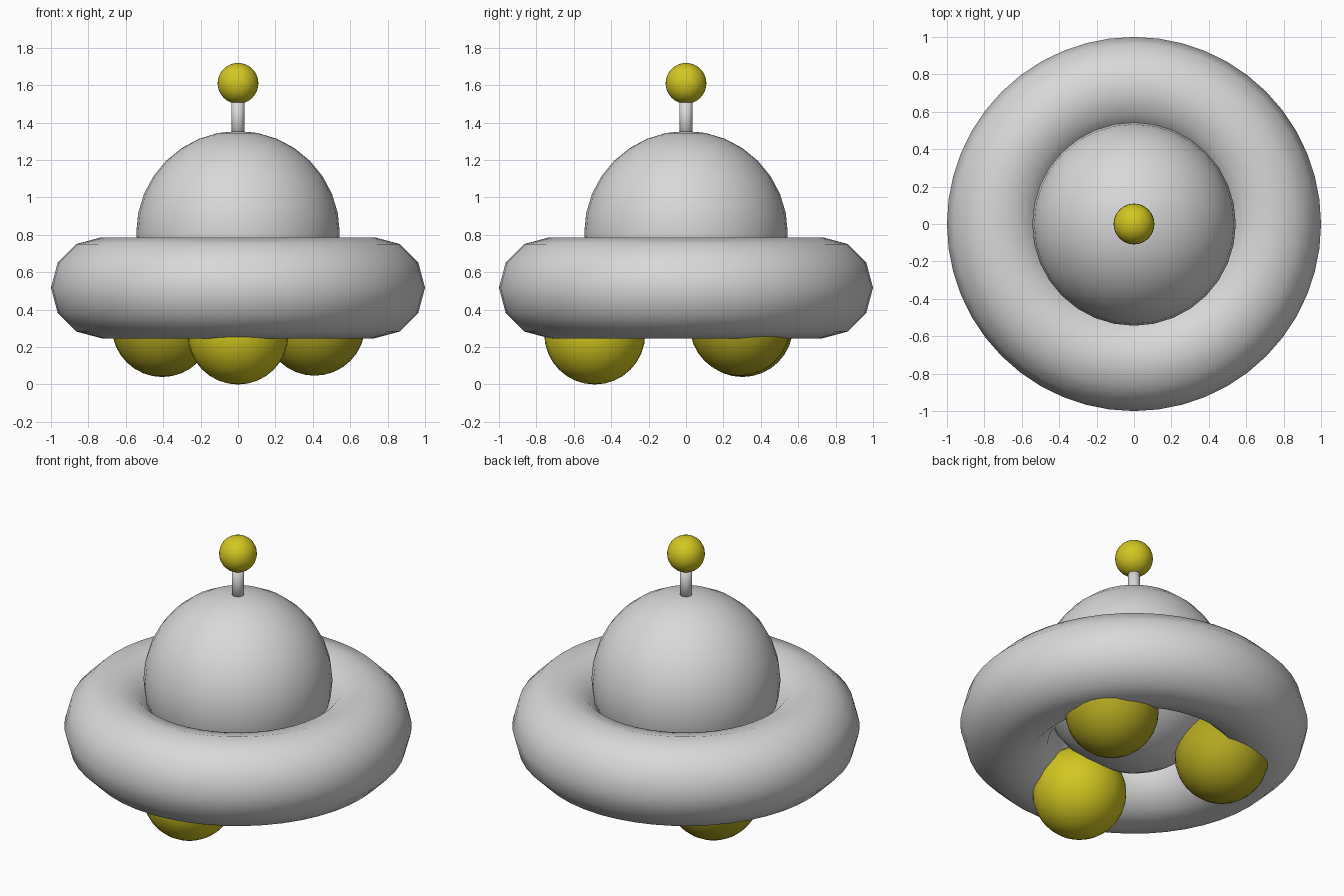
import bpy

cube = bpy.data.objects.get("Cube")
if cube:
    bpy.data.objects.remove(cube, do_unlink=True)


def make_material(name, colour):
    mat = bpy.data.materials.new(name)
    mat.use_nodes = True
    mat.diffuse_color = colour
    mat.node_tree.nodes["Principled BSDF"].inputs["Base Color"].default_value = colour
    return mat


grey = make_material("light_grey", (0.69, 0.69, 0.69, 1))
yellow = make_material("yellow", (0.65, 0.57, 0.015, 1))
dull_yellow = make_material("dull_yellow", (0.45, 0.39, 0.015, 1))


def finish(name, mat):
    """Name, colour and smooth the object just added."""
    obj = bpy.context.object
    obj.name = name
    obj.data.materials.append(mat)
    bpy.ops.object.shade_smooth()


def ball(name, radius, location, mat):
    bpy.ops.mesh.primitive_uv_sphere_add(
        segments=32, ring_count=16, radius=radius, location=location)
    finish(name, mat)


# Ring-shaped hull
bpy.ops.mesh.primitive_torus_add(
    major_segments=48, minor_segments=12,
    major_radius=0.73, minor_radius=0.27, location=(0, 0, 0.517))
finish("hull_ring", grey)

# Round cabin, a whole sphere that fills the hole of the ring
ball("cabin_dome", 0.544, (0, 0, 0.811), grey)

# Antenna rod and tip
bpy.ops.mesh.primitive_cylinder_add(
    vertices=32, radius=0.035, depth=0.25, location=(0, 0, 1.425))
finish("antenna_rod", grey)
ball("antenna_tip", 0.109, (0, 0, 1.61), yellow)

# Three landing balls under the ring, the back pair duller
feet = {
    "front_foot": ((0, -0.488, 0.27), yellow),
    "back_left_foot": ((0.41, 0.29, 0.317), dull_yellow),
    "back_right_foot": ((-0.405, 0.302, 0.31), dull_yellow),
}
for name, (location, mat) in feet.items():
    ball(name, 0.27, location, mat)
